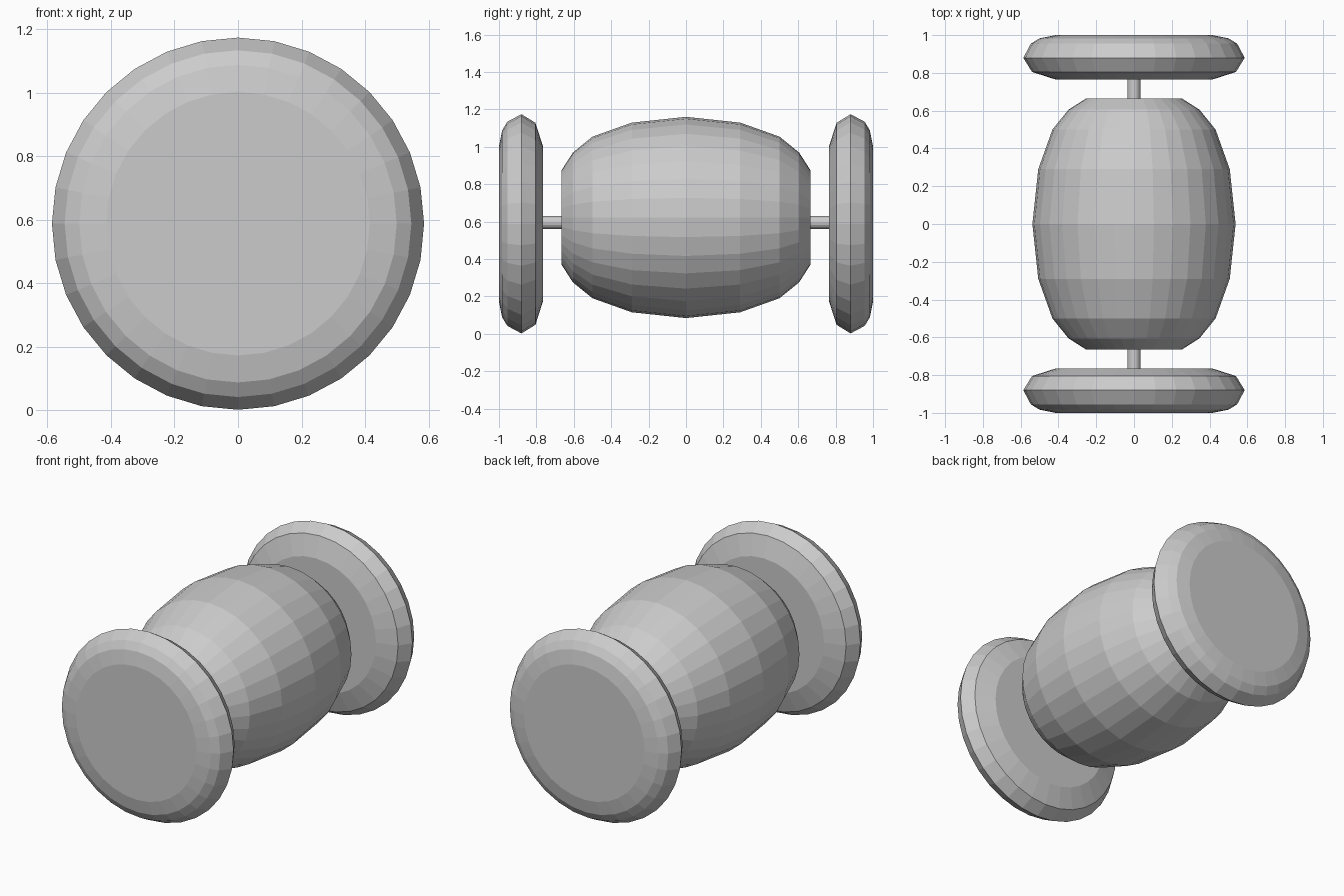
import bpy, bmesh
from math import sin, cos, tau

if "Cube" in bpy.data.objects:
    bpy.data.objects.remove(bpy.data.objects["Cube"])


def lathe(name, profile, z, sides=32):
    """Closed solid turned about the y axis; profile is (y, radius)."""
    bm = bmesh.new()
    rings = []
    for y, r in profile:
        rings.append([bm.verts.new((r * cos(tau * i / sides), y, z + r * sin(tau * i / sides)))
                      for i in range(sides)])
    for a, b in zip(rings, rings[1:]):
        for i in range(sides):
            j = (i + 1) % sides
            bm.faces.new((a[i], a[j], b[j], b[i]))
    bm.faces.new(rings[0])
    bm.faces.new(rings[-1])
    bmesh.ops.recalc_face_normals(bm, faces=bm.faces)
    mesh = bpy.data.meshes.new(name)
    bm.to_mesh(mesh)
    bm.free()
    obj = bpy.data.objects.new(name, mesh)
    bpy.context.collection.objects.link(obj)
    return obj


# Barrel body, symmetric front to back
half = [(0.29, 0.507), (0.50, 0.432), (0.605, 0.347), (0.665, 0.253)]
barrel = [(-y, r) for y, r in reversed(half)] + [(0, 0.538)] + half
lathe("barrel_body", barrel, 0.622)

# Axle joining the two wheels through the barrel
lathe("axle", [(-0.80, 0.034), (0.80, 0.034)], 0.595, 16)

# Wheels, listed from the inner face to the outer face
wheel = [(0.765, 0.415), (0.805, 0.54), (0.88, 0.586), (0.955, 0.546), (0.983, 0.50), (1.0, 0.415)]
for name, side in (("front_wheel", -1), ("back_wheel", 1)):
    lathe(name, [(side * y, r) for y, r in wheel], 0.588)
